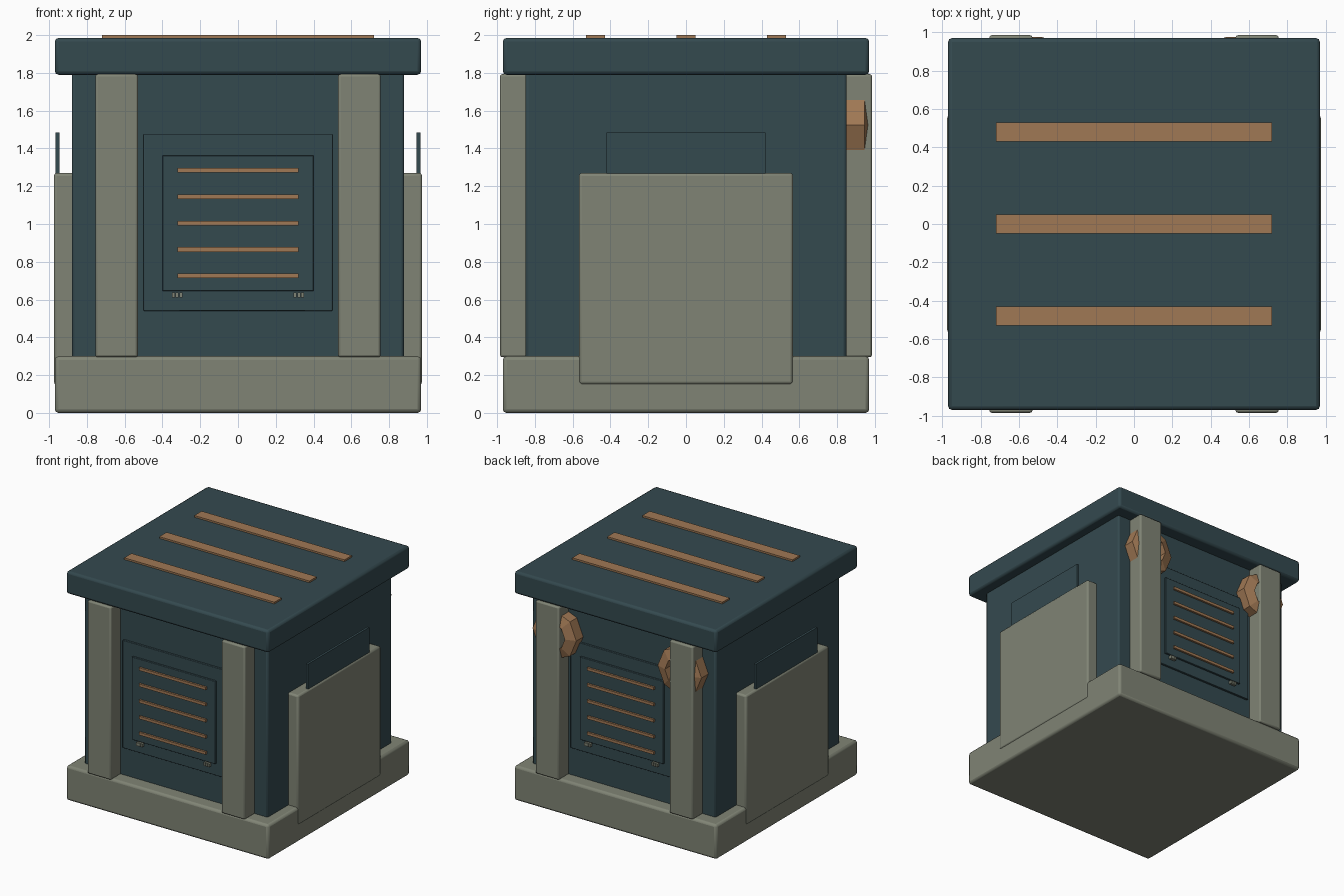
import bpy
from math import cos, sin, pi

cube = bpy.data.objects.get("Cube")
if cube:
    bpy.data.objects.remove(cube, do_unlink=True)


def material(name, rgb):
    mat = bpy.data.materials.new(name)
    mat.use_nodes = True
    mat.diffuse_color = (*rgb, 1)
    bsdf = next(n for n in mat.node_tree.nodes if n.type == "BSDF_PRINCIPLED")
    bsdf.inputs["Base Color"].default_value = (*rgb, 1)
    return mat


TEAL = material("dark_teal", (0.034, 0.067, 0.078))
GREY = material("stone_grey", (0.216, 0.231, 0.178))
COPPER = material("copper", (0.352, 0.188, 0.089))


def mesh_object(name, verts, faces, mat):
    mesh = bpy.data.meshes.new(name)
    mesh.from_pydata(verts, [], faces)
    mesh.materials.append(mat)
    obj = bpy.data.objects.new(name, mesh)
    bpy.context.collection.objects.link(obj)
    return obj


def box(name, xs, ys, zs, mat, bevel=0.0):
    """Box between sorted ranges, with optional rounded edges."""
    xs, ys, zs = sorted(xs), sorted(ys), sorted(zs)
    verts = [(x, y, z) for x in xs for y in ys for z in zs]
    faces = [(0, 1, 3, 2), (4, 6, 7, 5), (0, 4, 5, 1),
             (2, 3, 7, 6), (0, 2, 6, 4), (1, 5, 7, 3)]
    obj = mesh_object(name, verts, faces, mat)
    if bevel:
        mod = obj.modifiers.new("Bevel", "BEVEL")
        mod.width = bevel
        mod.segments = 2
        bpy.ops.object.select_all(action="DESELECT")
        bpy.context.view_layer.objects.active = obj
        obj.select_set(True)
        bpy.ops.object.shade_smooth_by_angle(angle=pi / 4)
    return obj


def octagon_ring(name, cx, cz, profile, mat):
    """Sweep a (radius, y) profile around the y axis in eight flat steps."""
    n, k = 8, len(profile)
    verts = [(cx + r * cos(2 * pi * i / n), y, cz + r * sin(2 * pi * i / n))
             for i in range(n) for r, y in profile]
    faces = [(i * k + j, i * k + (j + 1) % k,
              (i + 1) % n * k + (j + 1) % k, (i + 1) % n * k + j)
             for i in range(n) for j in range(k)]
    return mesh_object(name, verts, faces, mat)


# Main volumes
box("base", (-.97, .97), (-.97, .97), (0, .3), GREY, .02)
box("body", (-.88, .88), (-.85, .85), (.25, 1.82), TEAL, .015)
box("lid", (-.97, .97), (-.97, .97), (1.79, 1.985), TEAL, .02)

# Copper strips on the lid
for i, y in enumerate((-.48, 0, .48)):
    box(f"lid_strip_{i + 1}", (-.72, .72), (y - .05, y + .05), (1.97, 2), COPPER)

for side, s in (("left", 1), ("right", -1)):
    # Side armour with the thin plate standing in it
    box(f"{side}_side_panel", (s * .8, s * .975), (-.567, .567), (.15, 1.27), GREY, .015)
    box(f"{side}_side_plate", (s * .945, s * .965), (-.42, .42), (1.1, 1.485), TEAL)
    # Octagonal rings around the back pillars
    octagon_ring(f"{side}_pillar_ring", s * .6, 1.525,
                 [(.21, .84), (.21, .945), (.12, .975), (.12, .84)], COPPER)

for end, e in (("front", -1), ("back", 1)):
    # Pillars
    for side, s in (("left", 1), ("right", -1)):
        box(f"{end}_{side}_pillar", (s * .53, s * .755),
            (e * .8, e * .985), (.295, 1.793), GREY, .012)
        # Ribbed clips below the vent
        for i in (-1, 0, 1):
            x = s * .322 + i * .02
            box(f"{end}_{side}_clip_rib_{i + 2}", (x - .008, x + .008),
                (e * .86, e * .895), (.61, .637), GREY)
    # Vent: frame, hatch and slats
    box(f"{end}_vent_frame", (-.5, .5), (e * .83, e * .868), (.54, 1.475), TEAL, .004)
    box(f"{end}_vent_hatch", (-.4, .4), (e * .84, e * .885), (.645, 1.363), TEAL, .004)
    for i in range(5):
        z = .725 + i * .14
        box(f"{end}_vent_slat_{i + 1}", (-.32, .32), (e * .87, e * .902),
            (z - .012, z + .012), COPPER)
